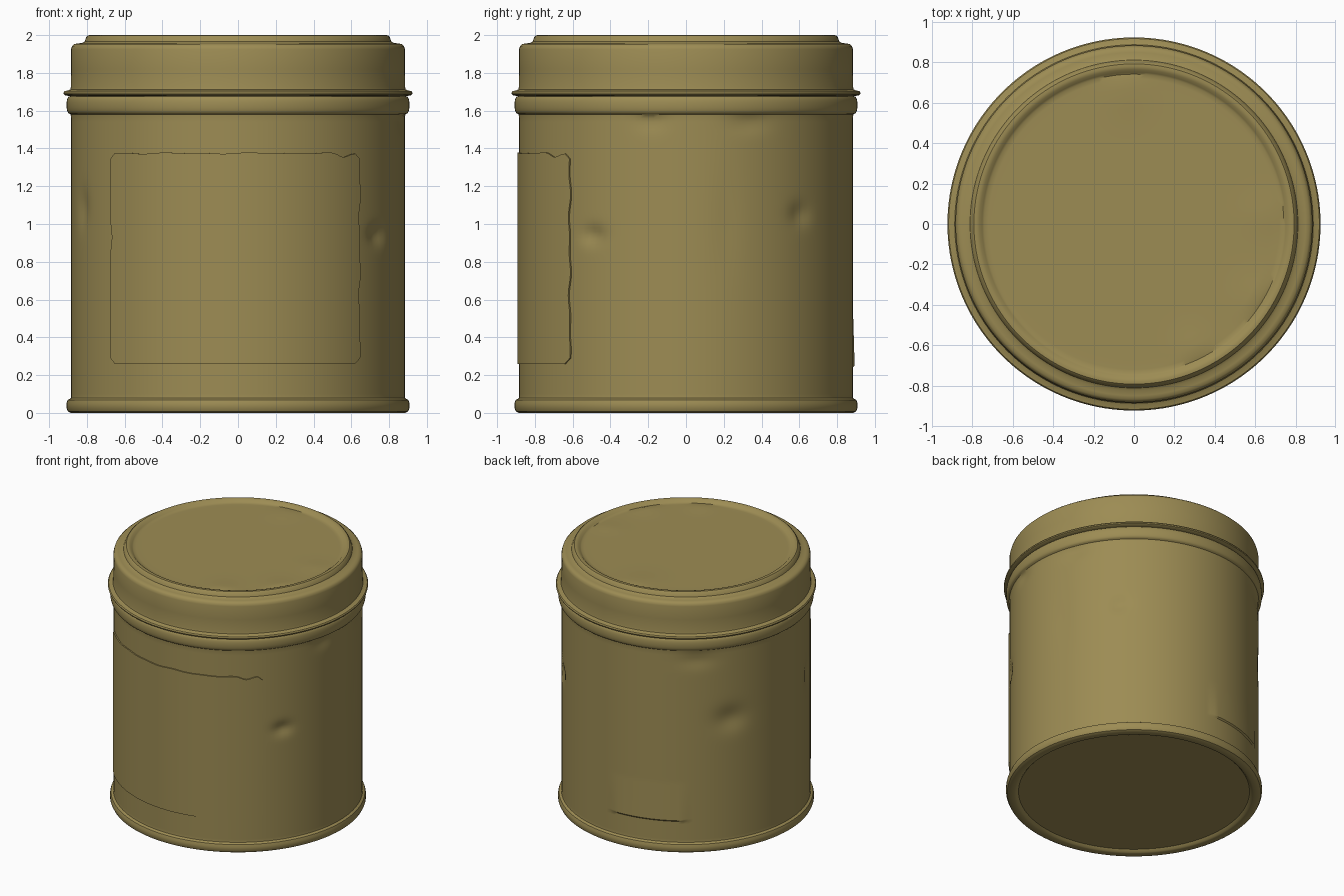
import bpy, bmesh, math

if "Cube" in bpy.data.objects:
    bpy.data.objects.remove(bpy.data.objects["Cube"])

brass = bpy.data.materials.new("aged olive brass")
brass.diffuse_color = (0.335, 0.262, 0.088, 1)
brass.use_nodes = True
brass.node_tree.nodes["Principled BSDF"].inputs["Base Color"].default_value = brass.diffuse_color
SEG = 160

# dents: angle (deg), height, angular width, height width, depth
DENTS = [(43, 1.05, 4, 0.06, 0.018), (-34, 0.94, 4, 0.05, 0.022),
         (146, 1.02, 7, 0.09, 0.022), (202, 1.08, 4, 0.10, 0.016),
         (-12, 1.54, 5, 0.05, 0.010), (22, 1.53, 7, 0.05, 0.010),
         (14, 1.00, 4, 0.25, 0.004), (130, 1.50, 8, 0.06, 0.010)]


def dent(ang, z):
    d = 0
    for a, zc, wa, wz, depth in DENTS:
        da = (math.degrees(ang) - a + 180) % 360 - 180
        d += depth * math.exp(-(da / wa) ** 2 - ((z - zc) / wz) ** 2)
    # faint raised edge of an old patch low on the back
    deg = math.degrees(ang) % 360
    if 88 < deg < 124 and z > 0.245:
        d -= 0.009 * max(0, 1 - (z - 0.245) / 0.3)
    return d


def finish(name, bm, angle=35):
    bmesh.ops.remove_doubles(bm, verts=bm.verts, dist=1e-5)
    bmesh.ops.recalc_face_normals(bm, faces=bm.faces)
    me = bpy.data.meshes.new(name)
    bm.to_mesh(me)
    bm.free()
    me.materials.append(brass)
    ob = bpy.data.objects.new(name, me)
    bpy.context.collection.objects.link(ob)
    bpy.ops.object.select_all(action='DESELECT')
    ob.select_set(True)
    bpy.context.view_layer.objects.active = ob
    bpy.ops.object.shade_smooth_by_angle(angle=math.radians(angle))
    return ob


def lathe(name, profile, shape=None):
    """Revolve (r, z) points; shape(r, z, angle) may move each point."""
    bm = bmesh.new()
    rings = []
    for r, z in profile:
        ring = []
        for i in range(SEG):
            a = 2 * math.pi * i / SEG
            rr, zz = shape(r, z, a) if shape else (r, z)
            ring.append(bm.verts.new((rr * math.cos(a), rr * math.sin(a), zz)))
        rings.append(ring)
    for p, q in zip(rings, rings[1:]):
        for i in range(SEG):
            j = (i + 1) % SEG
            bm.faces.new((p[i], p[j], q[j], q[i]))
    for ring, (r, z) in ((rings[0], profile[0]), (rings[-1], profile[-1])):
        if r < 0.1:
            bm.faces.new(ring)
    return finish(name, bm)


# can body: recessed base, rolled foot bead, dented wall, shoulder bead
foot = [(0.02, 0.02), (0.6, 0.02), (0.82, 0.02), (0.835, 0.004), (0.85, 0.0), (0.885, 0.0),
        (0.9, 0.008), (0.908, 0.025), (0.908, 0.05), (0.902, 0.068), (0.885, 0.078)]
wall = [(0.884, 0.085)] + [(0.884, z / 50) for z in range(5, 12)]
wall += [(0.884, 0.24), (0.884, 0.25)] + [(0.884, z / 50) for z in range(13, 79)]
bead = [(0.886, 1.58)]
for i in range(1, 10):
    t = math.pi * i / 10
    bead.append((0.886 + 0.022 * math.sin(t) ** 0.6, 1.63 - 0.046 * math.cos(t)))
bead.append((0.886, 1.677))


def body_shape(r, z, a):
    return (r - dent(a, z), z) if 0.1 < z < 1.575 else (r, z)


lathe("can_body", foot + wall + bead, body_shape)


# lid: flared lip, skirt, stepped shoulder, raised rim, sunken worn panel
lid = [(0.886, 1.677), (0.912, 1.68), (0.922, 1.686), (0.924, 1.694), (0.918, 1.703),
       (0.9, 1.707), (0.888, 1.712), (0.885, 1.725), (0.884, 1.82), (0.884, 1.925),
       (0.879, 1.942), (0.868, 1.952), (0.85, 1.956), (0.825, 1.958), (0.812, 1.966),
       (0.803, 1.99), (0.793, 1.999), (0.78, 2.0), (0.765, 1.996), (0.752, 1.984),
       (0.742, 1.978)]
lid += [(0.72 - 0.05 * i, 1.977) for i in range(14)] + [(0.02, 1.977)]
BUMPS = [(0.62, -0.38, 0.12, 0.008), (0.3, -0.62, 0.10, 0.007),
         (-0.05, 0.66, 0.13, 0.006), (0.65, 0.05, 0.10, 0.005)]


def lid_shape(r, z, a):
    if r < 0.73:
        x, y = r * math.cos(a), r * math.sin(a)
        for bx, by, w, h in BUMPS:
            z += h * math.exp(-((x - bx) ** 2 + (y - by) ** 2) / w ** 2)
    return r, z


lathe("lid", lid, lid_shape)


# front label: thin curved plate with rounded corners and worn edges
def front_label():
    bm = bmesh.new()
    nu, nv, corner = 90, 60, 0.035
    a0, a1 = math.asin(-0.675 / 0.893), math.asin(0.645 / 0.893)
    grid = []
    for i in range(nu + 1):
        u = i / nu
        u = 0.5 - 0.5 * math.cos(math.pi * u) if i in (1, nu - 1) else u
        arc = (a1 - a0) * 0.893
        e = min(u, 1 - u) * arc
        cut = corner - math.sqrt(max(0, corner ** 2 - (corner - e) ** 2)) if e < corner else 0
        top = 1.375 - cut + 0.004 * math.sin(9 * u) * math.sin(31 * u)
        top -= 0.02 * math.exp(-((u - 0.92) / 0.03) ** 2)
        bot = 0.26 + cut
        col = []
        for j in range(nv + 1):
            z = bot + (top - bot) * j / nv
            wear = 0.010 * math.sin(7 * z) * math.sin(23 * z) * u ** 12
            wear += 0.012 * math.exp(-((z - 0.93) / 0.05) ** 2) * (1 - u) ** 12
            a = -math.pi / 2 + a0 + (a1 - a0) * u + wear
            col.append((a, z))
        grid.append(col)

    def point(a, z, lift):
        r = 0.884 + lift - dent(a, z)
        return bm.verts.new((r * math.cos(a), r * math.sin(a), z))

    vs = [[point(a, z, 0.009) for a, z in col] for col in grid]
    for i in range(nu):
        for j in range(nv):
            bm.faces.new((vs[i][j], vs[i + 1][j], vs[i + 1][j + 1], vs[i][j + 1]))
    # edge wall down to the can
    loop = [(i, 0) for i in range(nu)] + [(nu, j) for j in range(nv)]
    loop += [(i, nv) for i in range(nu, 0, -1)] + [(0, j) for j in range(nv, 0, -1)]
    low = [point(*grid[i][j], -0.001) for i, j in loop]
    for k in range(len(loop)):
        m = (k + 1) % len(loop)
        (i, j), (p, q) = loop[k], loop[m]
        bm.faces.new((vs[i][j], low[k], low[m], vs[p][q]))
    return finish("front_label", bm)


front_label()
